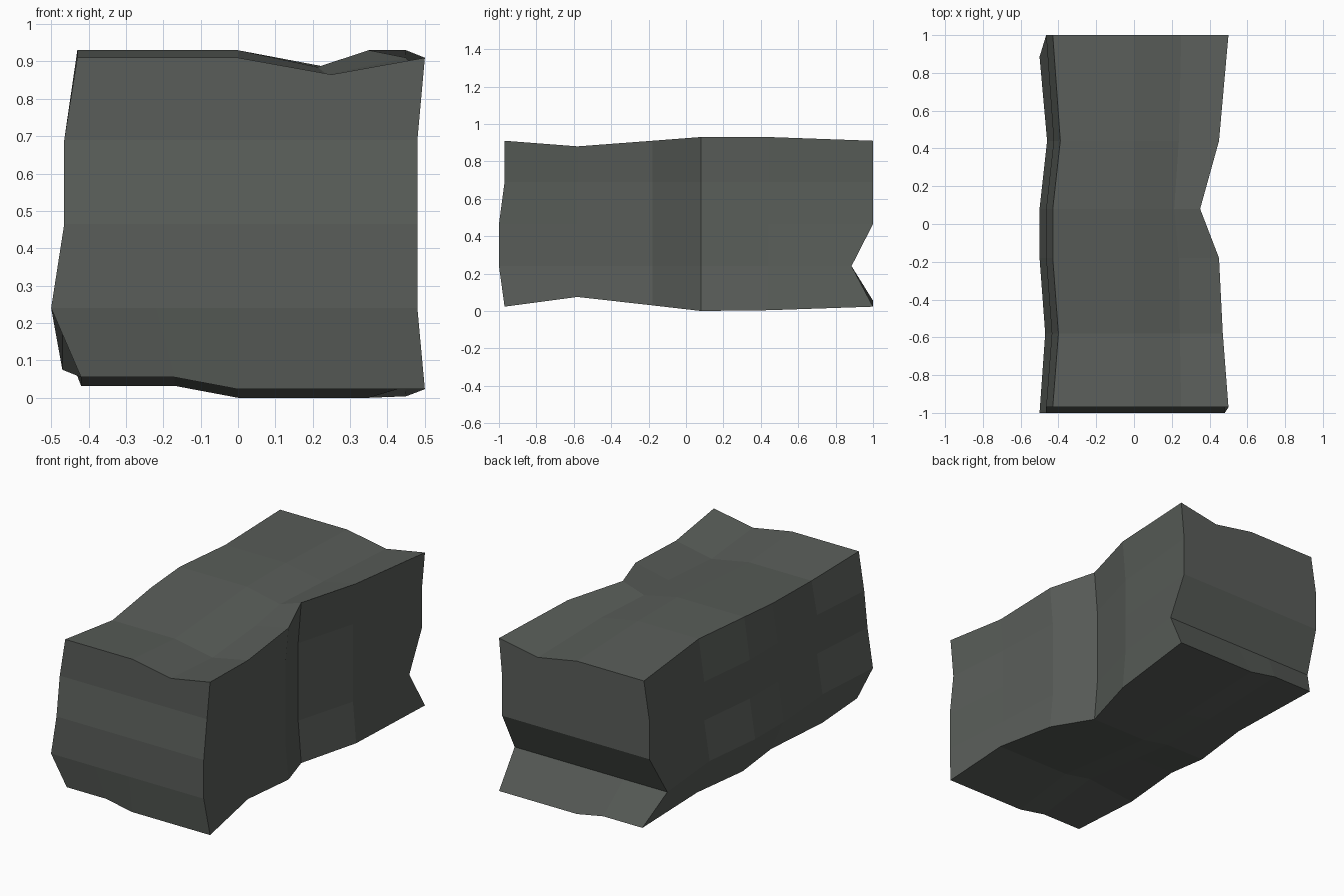
import bpy
import bmesh

cube = bpy.data.objects.get("Cube")
if cube:
    bpy.data.objects.remove(cube, do_unlink=True)

# Stone colour
stone = bpy.data.materials.new("dark grey stone")
stone.use_nodes = True
colour = (0.10, 0.11, 0.10, 1)
stone.diffuse_color = colour
shader = next(n for n in stone.node_tree.nodes if n.type == 'BSDF_PRINCIPLED')
shader.inputs["Base Color"].default_value = colour

# Worn profiles, by height level, by length station and by width column
LEVELS = [0.023, 0.24, 0.465, 0.69, 0.91]
STATIONS = [0, -0.58, -0.18, 0.08, 0.44, 0]
FRONT = [-0.97, -1, -1, -0.97, -0.97]
BACK = [1, 0.885, 1, 1, 1]
LEFT = [0.5, 0.48, 0.48, 0.48, 0.5]
LEFT_WEAR = [0, -0.03, -0.05, -0.15, -0.05, 0]
RIGHT = [-0.42, -0.5, -0.465, -0.465, -0.43]
RIGHT_WEAR = [0, 0.03, 0, 0, 0.04, 0]
TOP = [0.91, 0.88, 0.91, 0.93, 0.93, 0.91]
TOP_WEAR = [0, 0, 0, -0.045, 0]
BASE = [0.023, 0.075, 0.03, 0, 0.004, 0.023]
BASE_WEAR = [0.032, 0.032, 0, 0, 0]
NX, NY, NZ = 4, 5, 4


def point(i, j, k):
    """Position of a grid corner on the worn block."""
    y = FRONT[k] if j == 0 else BACK[k] if j == NY else STATIONS[j]
    right = RIGHT[k] + RIGHT_WEAR[j]
    left = LEFT[k] + LEFT_WEAR[j]
    x = [right, -0.17 if k == 0 else -0.22, 0, 0.25 + (left - 0.5) / 4, left][i]
    z = LEVELS[k]
    if k == 0:
        z = BASE[j] + BASE_WEAR[i]
    elif k == NZ:
        z = TOP[j] + TOP_WEAR[i]
    # Chipped lower corner
    if (i, j, k) == (0, 1, 0):
        x, z = -0.47, 0.075
    return x, y, z


bm = bmesh.new()
corners = {}


def corner(*key):
    if key not in corners:
        corners[key] = bm.verts.new(point(*key))
    return corners[key]


def quad(*keys):
    bm.faces.new([corner(*key) for key in keys])


# Top and underside
for i in range(NX):
    for j in range(NY):
        for k in (0, NZ):
            quad((i, j, k), (i + 1, j, k), (i + 1, j + 1, k), (i, j + 1, k))

# Front and back
for i in range(NX):
    for k in range(NZ):
        for j in (0, NY):
            quad((i, j, k), (i + 1, j, k), (i + 1, j, k + 1), (i, j, k + 1))

# Long sides
for j in range(NY):
    for k in range(NZ):
        for i in (0, NX):
            quad((i, j, k), (i, j + 1, k), (i, j + 1, k + 1), (i, j, k + 1))

bmesh.ops.recalc_face_normals(bm, faces=bm.faces)
mesh = bpy.data.meshes.new("stone_block")
bm.to_mesh(mesh)
bm.free()
mesh.materials.append(stone)
block = bpy.data.objects.new("stone_block", mesh)
bpy.context.collection.objects.link(block)
